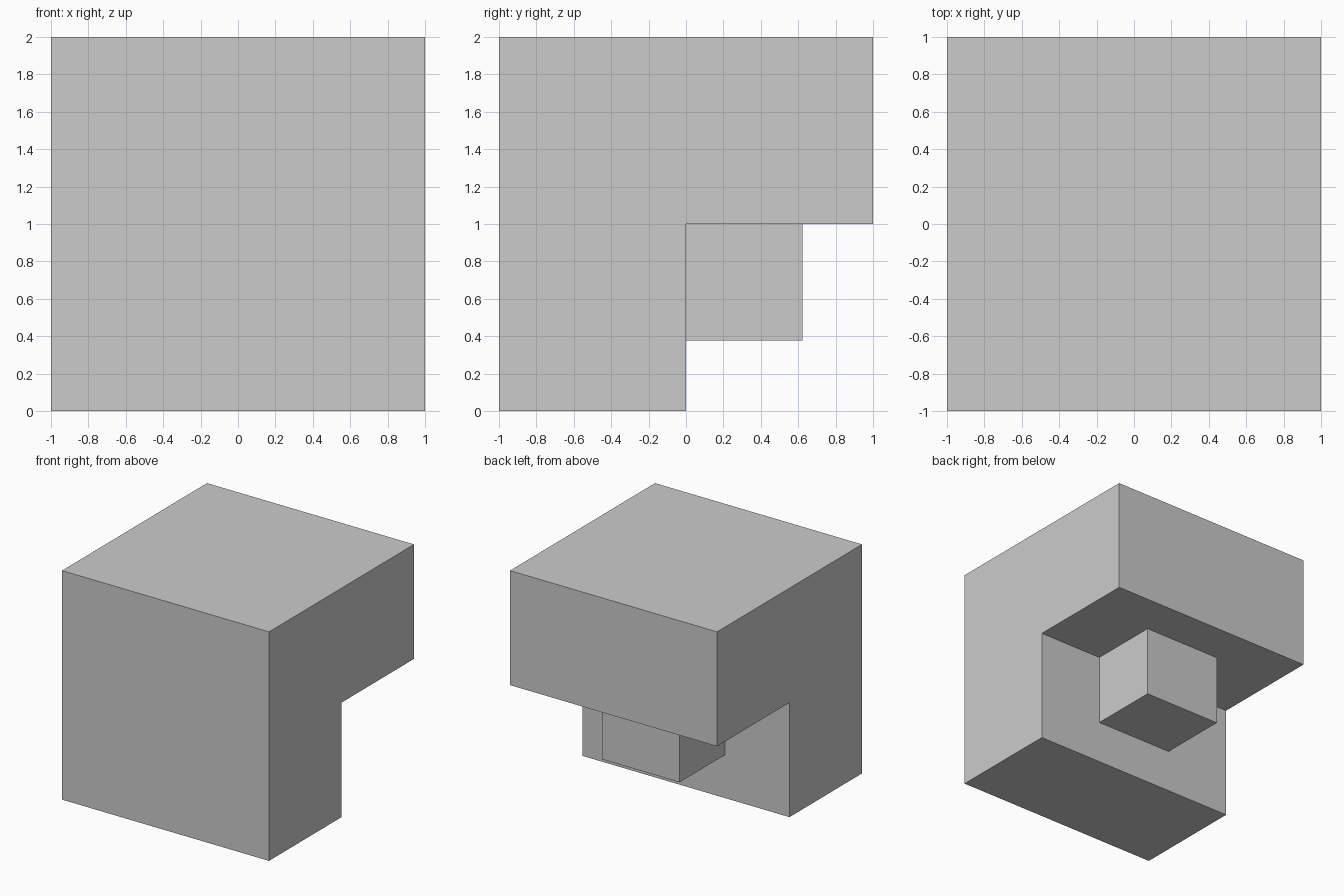
import bpy, bmesh

if "Cube" in bpy.data.objects:
    bpy.data.objects.remove(bpy.data.objects["Cube"])


def make_object(name, bm):
    bmesh.ops.recalc_face_normals(bm, faces=bm.faces)
    mesh = bpy.data.meshes.new(name)
    bm.to_mesh(mesh)
    bm.free()
    obj = bpy.data.objects.new(name, mesh)
    bpy.context.collection.objects.link(obj)
    return obj


def extrude_x(name, profile, half_width):
    """Extrude a (y, z) profile symmetrically along x."""
    bm = bmesh.new()
    face = bm.faces.new([bm.verts.new((-half_width, y, z)) for y, z in profile])
    new = bmesh.ops.extrude_face_region(bm, geom=[face], use_keep_orig=True)["geom"]
    verts = [v for v in new if isinstance(v, bmesh.types.BMVert)]
    bmesh.ops.translate(bm, verts=verts, vec=(2 * half_width, 0, 0))
    return make_object(name, bm)


# Upright wall with an overhanging top, as one L-shaped body
extrude_x("overhang_body",
          [(-1, 0), (0, 0), (0, 1), (1, 1), (1, 2), (-1, 2)], 1.0)

# Small block tucked into the inner corner
block = extrude_x("corner_block",
                  [(0, 0.376), (0.624, 0.376), (0.624, 1), (0, 1)], 0.376)

# Remove the block's two hidden contact faces
bm = bmesh.new()
bm.from_mesh(block.data)
hidden = [f for f in bm.faces if f.normal.y < -0.9 or f.normal.z > 0.9]
bmesh.ops.delete(bm, geom=hidden, context='FACES')
bm.to_mesh(block.data)
bm.free()
